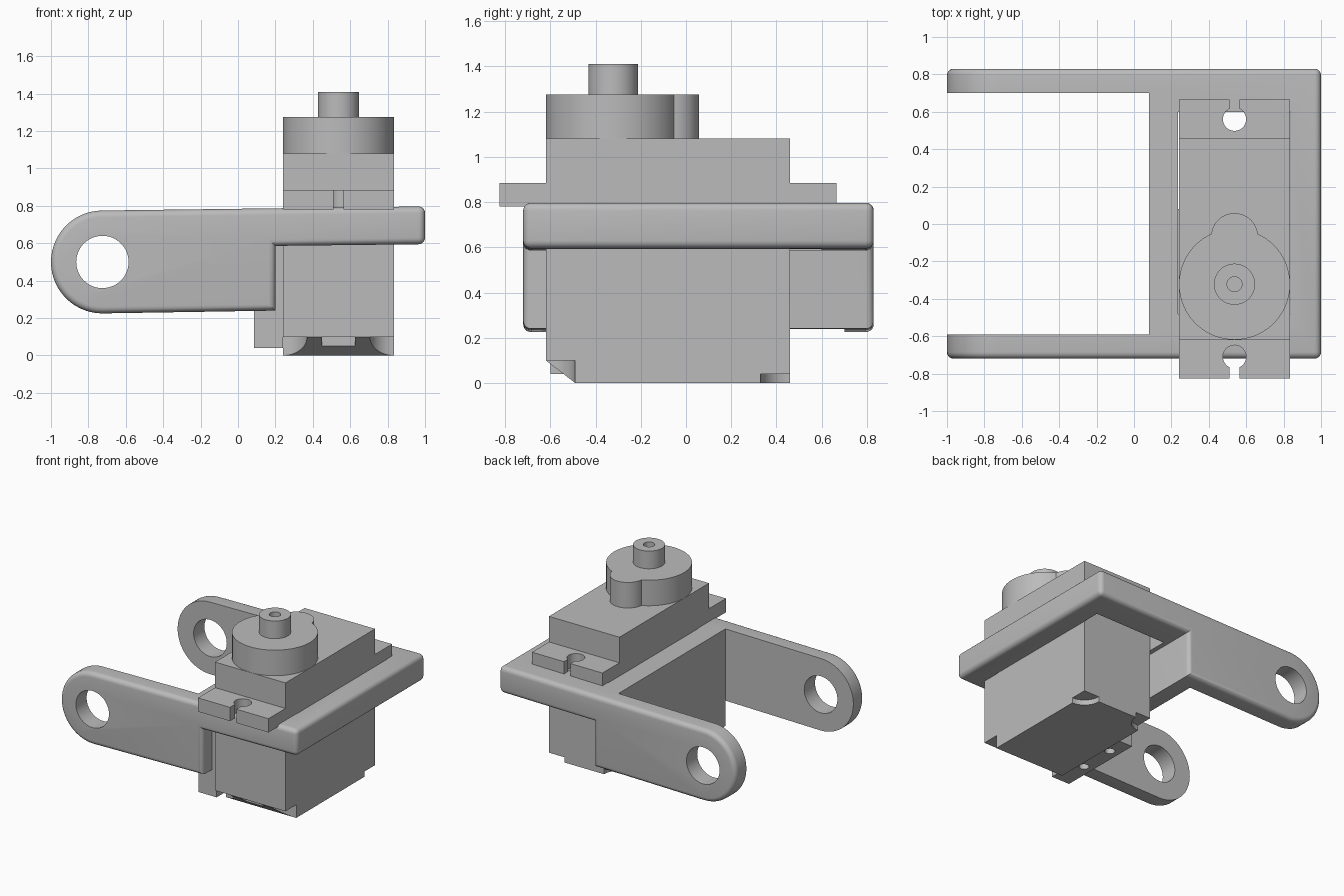
import bpy, bmesh, math
from mathutils import Matrix

if "Cube" in bpy.data.objects:
    bpy.data.objects.remove(bpy.data.objects["Cube"])

grey = bpy.data.materials.new("plain grey")
grey.diffuse_color = (0.5, 0.5, 0.5, 1)
grey.use_nodes = True
grey.node_tree.nodes["Principled BSDF"].inputs["Base Color"].default_value = grey.diffuse_color


def finish(bm, name):
    bmesh.ops.recalc_face_normals(bm, faces=bm.faces)
    me = bpy.data.meshes.new(name)
    bm.to_mesh(me)
    bm.free()
    ob = bpy.data.objects.new(name, me)
    bpy.context.collection.objects.link(ob)
    me.materials.append(grey)
    return ob


def box(name, x0, x1, y0, y1, z0, z1):
    bm = bmesh.new()
    bmesh.ops.create_cube(bm, size=1)
    for v in bm.verts:
        v.co = (x1 if v.co.x > 0 else x0, y1 if v.co.y > 0 else y0, z1 if v.co.z > 0 else z0)
    return finish(bm, name)


def cyl(name, x, y, r, z0, z1, n=48):
    bm = bmesh.new()
    bmesh.ops.create_cone(bm, cap_ends=True, segments=n, radius1=r, radius2=r, depth=z1 - z0,
                          matrix=Matrix.Translation((x, y, (z0 + z1) / 2)))
    return finish(bm, name)


def prism(points, axis, a, b):
    """Extrude a 2D profile along x (points are y,z) or y (points are x,z)."""
    bm = bmesh.new()
    place = (lambda p, t: (t, p[0], p[1])) if axis == "x" else (lambda p, t: (p[0], t, p[1]))
    lo = [bm.verts.new(place(p, a)) for p in points]
    hi = [bm.verts.new(place(p, b)) for p in points]
    n = len(points)
    bm.faces.new(lo)
    bm.faces.new(hi[::-1])
    for i in range(n):
        j = (i + 1) % n
        bm.faces.new((lo[j], lo[i], hi[i], hi[j]))
    bmesh.ops.recalc_face_normals(bm, faces=bm.faces)
    return bm


def combine(ob, other, op="DIFFERENCE"):
    m = ob.modifiers.new("cut", "BOOLEAN")
    m.operation, m.solver, m.object = op, "EXACT", other
    bpy.context.view_layer.objects.active = ob
    bpy.ops.object.modifier_apply(modifier=m.name)
    bpy.data.objects.remove(other)


# U-shaped bracket: side profile with round arm ends, rounded outer rim
cx, cz, r = -0.725, 0.5, 0.275
profile = [(cx + r * math.cos(a), cz + r * math.sin(a))
           for a in [math.pi / 2 + math.pi * i / 28 for i in range(29)]]
profile += [(0.2, 0.24), (0.2, 0.586), (1, 0.595), (1, 0.797)]
Y0, Y1 = -0.72, 0.83
bm = prism(profile, "y", Y0, Y1)
rim = []
for e in bm.edges:
    a, b = (v.co for v in e.verts)
    on_side = abs(a.y - b.y) < 1e-4
    on_front = a.x > 0.99 and b.x > 0.99
    if on_side or on_front:
        rim.append(e)
bmesh.ops.bevel(bm, geom=rim, offset=0.035, segments=5, profile=0.5, affect="EDGES")
bracket = finish(bm, "bracket")
combine(bracket, box("arm_gap", -1.2, 0.08, -0.59, 0.70, -0.2, 1.2))
combine(bracket, box("motor_opening", 0.235, 0.838, -0.48, 0.60, 0.3, 1.2))
pin = cyl("pivot_hole", 0, 0, 0.14, -1.2, 1.2)
pin.data.transform(Matrix.Translation((cx, 0, cz)) @ Matrix.Rotation(math.pi / 2, 4, "X"))
combine(bracket, pin)

# Motor body with bevelled cable edge and scooped bottom corners
BX0, BX1, BY0, BY1 = 0.24, 0.835, -0.62, 0.46
MX = (BX0 + BX1) / 2
body = finish(prism([(BY0, 0.1), (-0.49, 0), (BY1, 0), (BY1, 1.08), (BY0, 1.08)],
                    "x", BX0, BX1), "motor_body")
combine(body, box("cable_notch", 0.45, 0.625, -0.7, -0.555, 0.05, 0.098))
for x in (BX0, BX1):
    combine(body, cyl("corner_scoop", x, BY0, 0.13, -0.1, 0.1))
    combine(body, cyl("corner_scoop", x, BY1, 0.13, -0.1, 0.04))

# Mounting tabs with keyhole slots
for name, ya, yb, yh in (("front_tab", -0.825, BY0, -0.71), ("back_tab", BY1, 0.665, 0.56)):
    tab = box(name, BX0, BX1, ya, yb, 0.78, 0.885)
    combine(tab, cyl("tab_hole", MX, yh, 0.062, 0.7, 1))
    end = -0.9 if yh < 0 else 0.75
    combine(tab, box("tab_slot", MX - 0.027, MX + 0.027, min(yh, end), max(yh, end), 0.7, 1))

# Gear housing, small idler lobe and hollow output shaft
housing = cyl("gear_housing", MX, -0.322, 0.297, 1.08, 1.275, 64)
combine(housing, cyl("idler_lobe", MX, -0.067, 0.125, 1.08, 1.275), "UNION")
shaft = cyl("output_shaft", MX, -0.322, 0.11, 1.275, 1.41)
combine(shaft, cyl("shaft_bore", MX, -0.322, 0.04, 1.3, 1.5, 32))

# Block beside the motor with two screw holes underneath
block = box("side_block", 0.085, BX0, -0.60, 0.08, 0.04, 0.59)
for y in (-0.35, -0.07):
    combine(block, cyl("screw_hole", 0.16, y, 0.035, -0.1, 0.2, 24))

# Smooth round surfaces, keep hard edges
for ob in list(bpy.context.scene.objects):
    bpy.ops.object.select_all(action="DESELECT")
    ob.select_set(True)
    bpy.context.view_layer.objects.active = ob
    bpy.ops.object.shade_smooth_by_angle(angle=math.radians(30))
